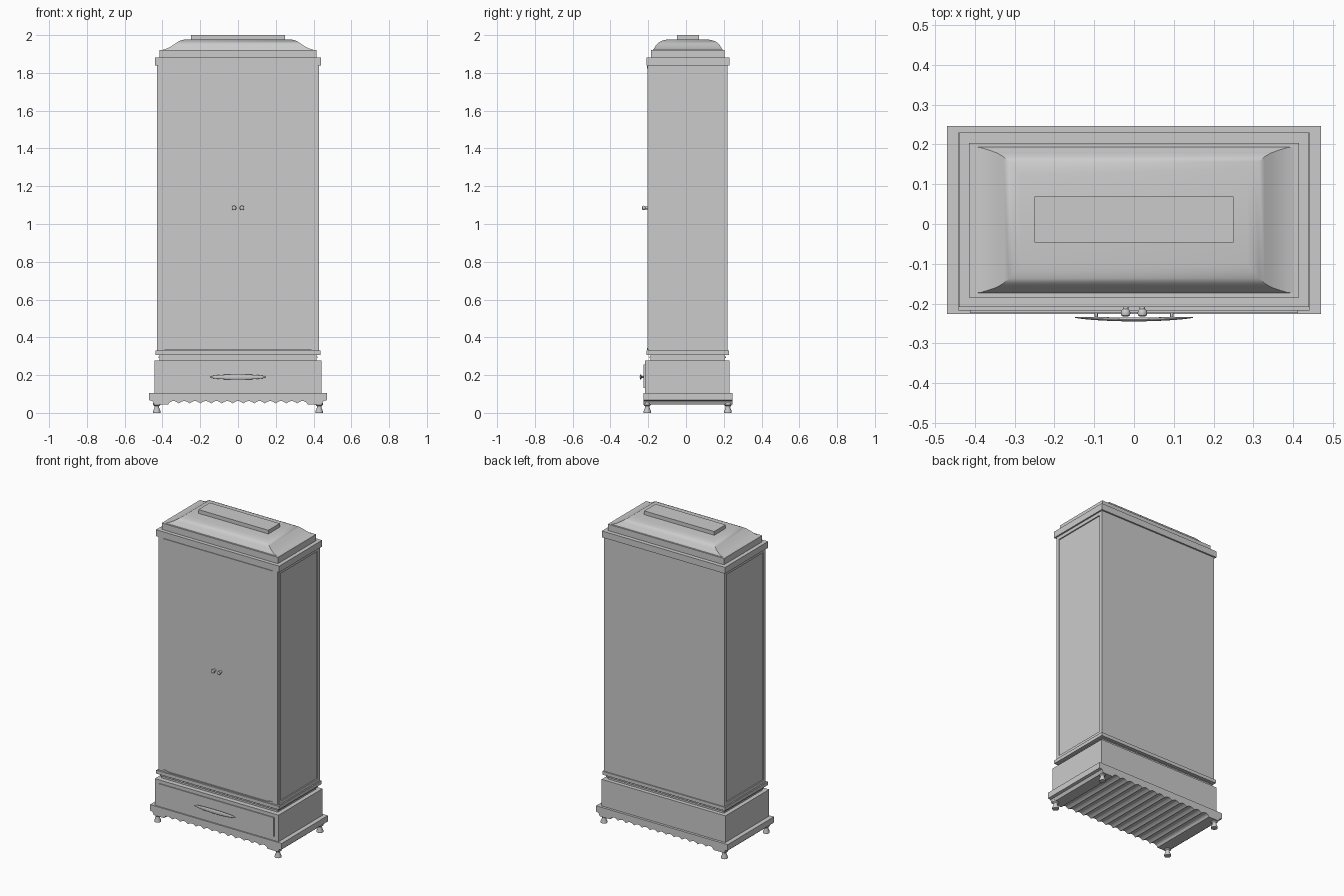
import bpy, bmesh, math
from mathutils import Matrix

if "Cube" in bpy.data.objects:
    bpy.data.objects.remove(bpy.data.objects["Cube"])


def finish(name, bm, smooth=None):
    bmesh.ops.recalc_face_normals(bm, faces=bm.faces)
    me = bpy.data.meshes.new(name)
    bm.to_mesh(me)
    bm.free()
    ob = bpy.data.objects.new(name, me)
    bpy.context.collection.objects.link(ob)
    if smooth:
        bpy.ops.object.select_all(action='DESELECT')
        ob.select_set(True)
        bpy.context.view_layer.objects.active = ob
        bpy.ops.object.shade_smooth_by_angle(angle=math.radians(smooth))
    return ob


def box(name, x0, x1, y0, y1, z0, z1):
    return rings(name, [(x0, x1, y0, y1, z0), (x0, x1, y0, y1, z1)])


def rings(name, levels, smooth=None):
    """Stack of rectangles, skinned and capped."""
    bm = bmesh.new()
    rows = [[bm.verts.new((x, y, z)) for x, y in ((a, c), (b, c), (b, d), (a, d))]
            for a, b, c, d, z in levels]
    for lo, hi in zip(rows, rows[1:]):
        for i in range(4):
            j = (i + 1) % 4
            bm.faces.new((lo[i], lo[j], hi[j], hi[i]))
    bm.faces.new(rows[0][::-1])
    bm.faces.new(rows[-1])
    return finish(name, bm, smooth)


def extrude_y(name, outline, y0, y1):
    """Front-view outline pushed back along y."""
    bm = bmesh.new()
    f = bm.faces.new([bm.verts.new((x, y0, z)) for x, z in outline])
    out = bmesh.ops.extrude_face_region(bm, geom=[f])['geom']
    for v in out:
        if isinstance(v, bmesh.types.BMVert):
            v.co.y = y1
    return finish(name, bm)


def lathe(name, profile, loc, axis='Z', n=20):
    """Turned part; profile is (radius, height)."""
    bm = bmesh.new()
    rows = [[bm.verts.new((r * math.cos(2 * math.pi * i / n), r * math.sin(2 * math.pi * i / n), h))
             for i in range(n)] for r, h in profile]
    for lo, hi in zip(rows, rows[1:]):
        for i in range(n):
            j = (i + 1) % n
            bm.faces.new((lo[i], lo[j], hi[j], hi[i]))
    bm.faces.new(rows[0])
    bm.faces.new(rows[-1])
    if axis == 'Y':  # height runs towards the front
        bmesh.ops.rotate(bm, verts=bm.verts, matrix=Matrix.Rotation(math.pi / 2, 3, 'X'))
    ob = finish(name, bm, 40)
    ob.location = loc
    return ob


# turned feet
for sx in (-1, 1):
    for y, side in ((-0.205, "front"), (0.222, "back")):
        lathe(f"foot_{side}_{'left' if sx < 0 else 'right'}",
              [(0.02, 0), (0.02, 0.008), (0.012, 0.028), (0.013, 0.036), (0.02, 0.042), (0.02, 0.052)],
              (sx * 0.43, y, 0))

# plinth with a scalloped underside
outline = [(0.47, 0.105), (-0.47, 0.105), (-0.47, 0.067), (-0.453, 0.063), (-0.443, 0.044), (-0.37, 0.044)]
count, width = 13, 0.74 / 13
for k in range(count):
    x = -0.37 + k * width
    for t in range(1, 6):
        outline.append((x + width * t / 6, 0.05 + 0.013 * math.sin(math.pi * t / 6)))
    if k < count - 1:
        outline.append((x + width, 0.05))
outline += [(0.37, 0.044), (0.443, 0.044), (0.453, 0.063), (0.47, 0.067)]
extrude_y("plinth", outline, -0.226, 0.246)

# drawer section
box("drawer_case", -0.442, 0.442, -0.218, 0.23, 0.105, 0.277)
box("drawer_front", -0.412, 0.412, -0.224, -0.21, 0.132, 0.255)

# drawer pull: lens-shaped bow on two posts
bm = bmesh.new()
bmesh.ops.create_uvsphere(bm, u_segments=32, v_segments=16, radius=1)
for v in bm.verts:
    x = v.co.x
    v.co = (0.15 * x, -0.235 + 0.005 * v.co.y - 0.005 * (1 - x * x), 0.19 + 0.014 * v.co.z)
finish("drawer_pull", bm, 60)
for sx in (-1, 1):
    lathe("drawer_pull_post", [(0.004, 0), (0.004, 0.015)], (sx * 0.095, -0.222, 0.19), 'Y', 12)

# neck and lower moulding
box("neck", -0.415, 0.415, -0.187, 0.205, 0.277, 0.307)
box("neck_bead", -0.422, 0.422, -0.194, 0.212, 0.29, 0.298)
box("lower_moulding", -0.438, 0.438, -0.209, 0.227, 0.307, 0.329)

# cabinet body with recessed side panels
body = box("body", -0.43, 0.43, -0.197, 0.22, 0.329, 1.84)
bm = bmesh.new()
bm.from_mesh(body.data)
sides = [f for f in bm.faces if abs(f.normal.x) > 0.9]
bmesh.ops.inset_individual(bm, faces=sides, thickness=0.03, depth=0)
bmesh.ops.inset_individual(bm, faces=sides, thickness=0.002, depth=-0.006)
bm.to_mesh(body.data)
bm.free()

# doors, knobs and thin rails
for sx in (-1, 1):
    tag = "left" if sx < 0 else "right"
    a, b = sorted((sx * 0.001, sx * 0.424))
    box("door_" + tag, a, b, -0.203, -0.19, 0.333, 1.838)
    lathe("knob_" + tag, [(0.007, 0), (0.007, 0.012), (0.011, 0.016), (0.012, 0.022),
                          (0.011, 0.028), (0.006, 0.031)], (sx * 0.021, -0.202, 1.085), 'Y')
for name, z, s in (("upper_rail", 1.836, -1), ("lower_rail", 0.332, 1)):
    extrude_y(name, [(-0.39, z), (-0.39, z + s * 0.012), (-0.375, z + s * 0.012), (-0.35, z + s * 0.006),
                     (0.35, z + s * 0.006), (0.375, z + s * 0.012), (0.39, z + s * 0.012), (0.39, z)],
              -0.207, -0.2)

# cornice
box("cornice", -0.44, 0.44, -0.209, 0.23, 1.84, 1.881)
box("cornice_step", -0.415, 0.415, -0.185, 0.204, 1.881, 1.922)

# curved hipped top
hip = [(0.40, 0.184, 1.922), (0.385, 0.182, 1.926), (0.365, 0.176, 1.934), (0.345, 0.169, 1.946),
       (0.328, 0.159, 1.957), (0.315, 0.147, 1.966), (0.303, 0.132, 1.972), (0.285, 0.112, 1.976)]
rings("domed_top", [(-x, x, 0.01 - y, 0.01 + y, z) for x, y, z in hip], 35)
box("top_block", -0.25, 0.25, -0.047, 0.069, 1.975, 2.0)
